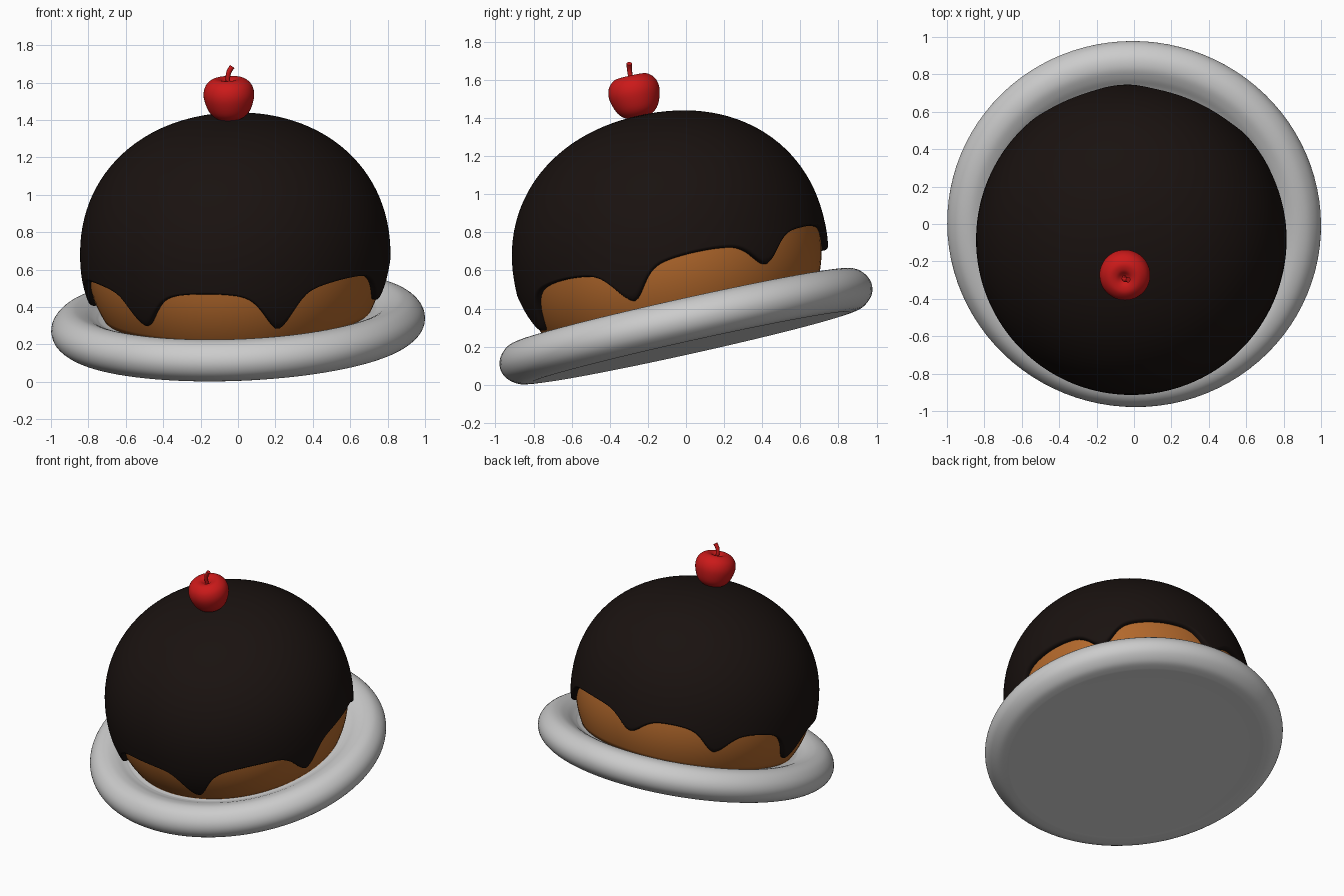
import bpy, math

if "Cube" in bpy.data.objects:
    bpy.data.objects.remove(bpy.data.objects["Cube"])

# Whole dessert shares one tilted frame (origin = centre of plate underside)
ORIGIN = (0.005, 0.024, 0.197)
TILT = (math.radians(12.5), math.radians(-2.3), 0)


def material(name, rgb):
    m = bpy.data.materials.new(name)
    m.diffuse_color = (*rgb, 1)
    m.use_nodes = True
    m.node_tree.nodes["Principled BSDF"].inputs["Base Color"].default_value = m.diffuse_color
    return m


def finish(obj, mat=None):
    obj.location, obj.rotation_euler = ORIGIN, TILT
    if mat:
        obj.data.materials.append(mat)


def spline(pts, steps=5):
    """Catmull-Rom curve through profile points."""
    out = []
    for i in range(len(pts) - 1):
        p0, p1, p2 = pts[max(i - 1, 0)], pts[i], pts[i + 1]
        p3 = pts[min(i + 2, len(pts) - 1)]
        for s in range(steps):
            t = s / steps
            out.append(tuple(0.5 * (2 * b + (c - a) * t + (2 * a - 5 * b + 4 * c - d) * t * t
                                    + (3 * b - a - 3 * c + d) * t ** 3)
                             for a, b, c, d in zip(p0, p1, p2, p3)))
    return out + [pts[-1]]


def lathe(name, profile_at, n, mat=None):
    """Revolve profile_at(angle) -> [(r, z), ...]; the end points on the axis are merged."""
    rings = [profile_at(2 * math.pi * i / n) for i in range(n)]
    m = len(rings[0])
    verts = [(r * math.cos(2 * math.pi * i / n), r * math.sin(2 * math.pi * i / n), z)
             for i, ring in enumerate(rings) for r, z in ring]
    faces = [(i * m + j, (i + 1) % n * m + j, (i + 1) % n * m + j + 1, i * m + j + 1)
             for i in range(n) for j in range(m - 1)]
    me = bpy.data.meshes.new(name)
    me.from_pydata(verts, [], faces)
    import bmesh
    bm = bmesh.new()
    bm.from_mesh(me)
    bmesh.ops.remove_doubles(bm, verts=bm.verts, dist=1e-5)
    bmesh.ops.recalc_face_normals(bm, faces=bm.faces)
    bm.to_mesh(me)
    bm.free()
    me.shade_smooth()
    obj = bpy.data.objects.new(name, me)
    bpy.context.collection.objects.link(obj)
    finish(obj, mat)
    return obj


chocolate = material("chocolate", (0.010, 0.006, 0.005))
sponge = material("sponge", (0.45, 0.14, 0.025))
red = material("red", (0.6, 0.01, 0.01))

# Plate with a thick rounded rim
plate = spline([(0, 0), (.5, 0), (.8, 0), (.87, 0), (.93, .012), (.982, .055), (1, .11),
                (.985, .165), (.94, .21), (.88, .225), (.82, .21), (.76, .18), (.7, .17),
                (.4, .17), (0, .17)])
lathe("plate", lambda a: plate, 96)

# Dome shape shared by cake and icing
ZC, A, B, P = 0.49, 0.83, 0.755, 2.15


def dome(steps, a, b):
    """Superellipse from the pole down to the widest ring."""
    q = [math.pi / 2 * i / steps for i in range(steps + 1)]
    return [(a * math.sin(t) ** (2 / P), ZC + b * max(math.cos(t), 0) ** (2 / P)) for t in q]


def cake_radius(z):
    return 0.795 - 1.0 * max(0, ZC - z) ** 2.2


# Cake body
lower = [ZC - (ZC - 0.17) * i / 12 for i in range(1, 13)]
body = dome(20, 0.795, 0.715) + [(cake_radius(z), z) for z in lower] + [(0, 0.17)]
lathe("cake", lambda a: body, 96, sponge)

# Icing drips: (angle, tip height, height of the arch that follows)
DRIPS = [(37, .315, .475), (93, .345, .46), (135, .31, .45), (180, .245, .44),
         (231, .255, .46), (286, .24, .465), (342, .27, .45)]


def edge_height(angle):
    deg = (math.degrees(angle) - 37) % 360 + 37
    for (a0, z0, arch), (a1, z1, _) in zip(DRIPS, DRIPS[1:] + [(397, .315, 0)]):
        if a0 <= deg <= a1:
            t = (deg - a0) / (a1 - a0)
            d = min(deg - a0, a1 - deg)
            f = 0.72 * (1 - math.exp(-(d / 7.5) ** 2)) + 0.28 * math.sin(math.pi * t)
            tip = z0 + (z1 - z0) * t
            return tip + (arch - tip) * f


top = dome(28, A, B)


def icing_profile(angle):
    e = edge_height(angle)
    pts = list(top)
    for i in range(1, 9):
        z = ZC + (e + 0.012 - ZC) * i / 8
        pts.append((cake_radius(z) + 0.035, z))
    # rounded lip tucked into the cake
    pts += [(cake_radius(e) + 0.028, e + 0.003), (cake_radius(e) + 0.014, e),
            (cake_radius(e) - 0.01, e + 0.004)]
    return pts


lathe("icing", icing_profile, 240, chocolate)

# Cherry with a dimple
cherry = spline([(0, 1.236), (.06, 1.24), (.108, 1.28), (.135, 1.36), (.124, 1.42),
                 (.085, 1.455), (.045, 1.455), (.015, 1.435), (0, 1.43)])
lathe("cherry", lambda a: cherry, 48, red)

# Curved cherry stem
curve = bpy.data.curves.new("cherry_stem", 'CURVE')
curve.dimensions = '3D'
curve.bevel_depth, curve.bevel_resolution, curve.use_fill_caps = 0.013, 3, True
path = spline([(0, 0, 1.42), (-.002, 0, 1.46), (.005, .003, 1.495), (.024, .008, 1.523)])
s = curve.splines.new('POLY')
s.points.add(len(path) - 1)
for i, (p, co) in enumerate(zip(s.points, path)):
    p.co = (*co, 1)
    p.radius = 0.85 + 0.3 * i / len(path)
stem = bpy.data.objects.new("cherry_stem", curve)
bpy.context.collection.objects.link(stem)
finish(stem, red)
